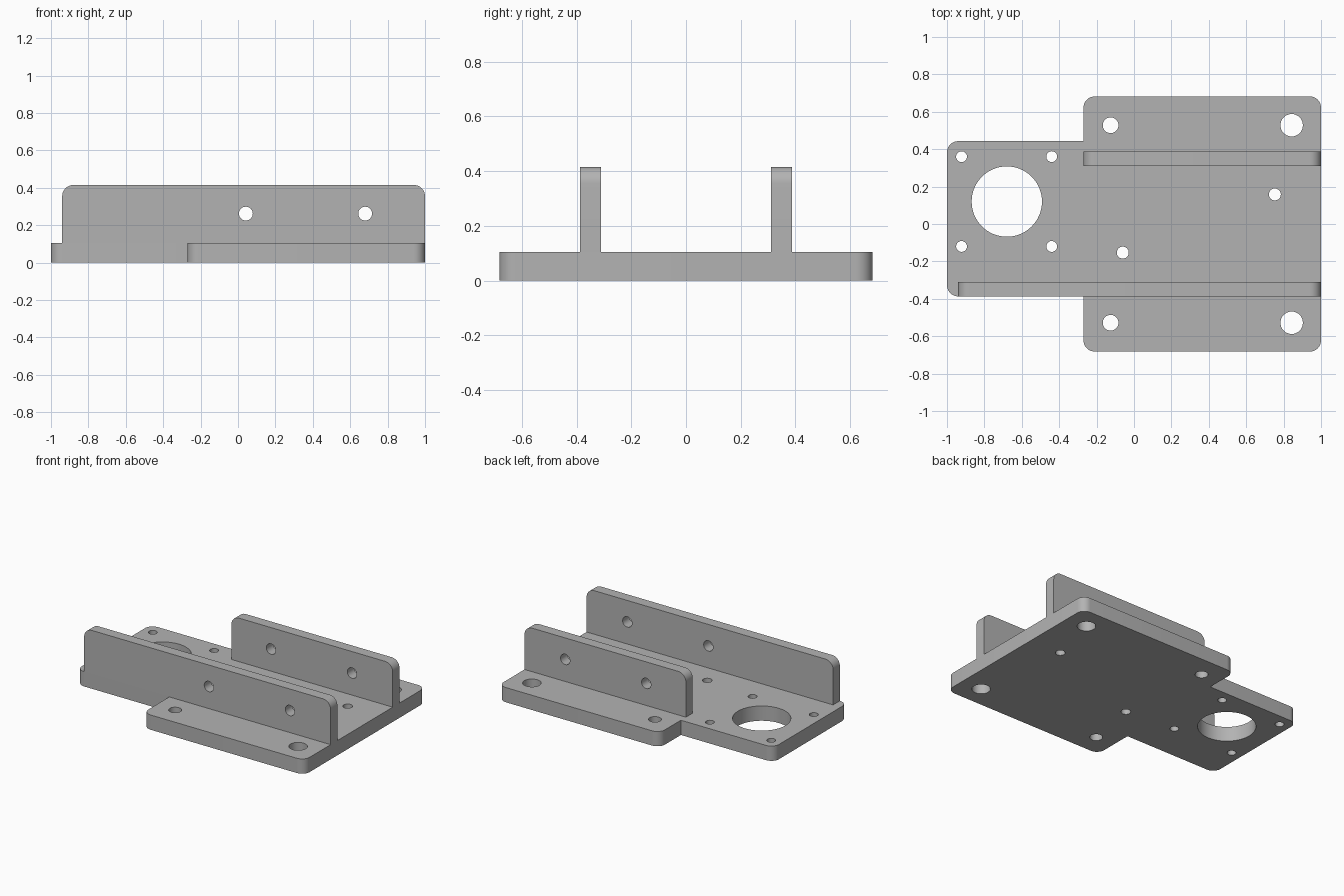
import bpy, bmesh, math
from mathutils import Matrix, Vector

cube = bpy.data.objects.get("Cube")
if cube:
    bpy.data.objects.remove(cube, do_unlink=True)

BASE_TOP, WALL_TOP = 0.105, 0.415
WALL_INNER, WALL_OUTER = 0.311, 0.387
ROUND = 0.06

grey = bpy.data.materials.new("plain_grey")
grey.use_nodes = True
grey.diffuse_color = (0.45, 0.45, 0.45, 1)
grey.node_tree.nodes["Principled BSDF"].inputs["Base Color"].default_value = (0.45, 0.45, 0.45, 1)


def rounded(corners, steps=10):
    """Replace each (x, y, radius) right-angle corner by an arc."""
    outline = []
    for i, (x, y, r) in enumerate(corners):
        p = Vector((x, y))
        if not r:
            outline.append(p)
            continue
        a = (Vector(corners[i - 1][:2]) - p).normalized() * r
        b = (Vector(corners[(i + 1) % len(corners)][:2]) - p).normalized() * r
        for k in range(steps + 1):
            t = k / steps * math.pi / 2
            outline.append(p + a * (1 - math.sin(t)) + b * (1 - math.cos(t)))
    return outline


def circle(x, y, r):
    n = 64 if r > 0.1 else 32
    return [Vector((x + r * math.cos(k * math.tau / n), y + r * math.sin(k * math.tau / n)))
            for k in range(n)]


def plate(name, corners, holes, thickness, matrix):
    """Extrude a drilled flat profile, centred on its own plane."""
    curve = bpy.data.curves.new(name + "_profile", 'CURVE')
    curve.dimensions, curve.fill_mode = '2D', 'BOTH'
    curve.extrude = thickness / 2
    for loop in [rounded(corners)] + [circle(*h) for h in holes]:
        spline = curve.splines.new('POLY')
        spline.points.add(len(loop) - 1)
        for point, co in zip(spline.points, loop):
            point.co = (co.x, co.y, 0, 1)
        spline.use_cyclic_u = True
    profile = bpy.data.objects.new(name + "_profile", curve)
    bpy.context.collection.objects.link(profile)
    bpy.context.view_layer.update()
    mesh = bpy.data.meshes.new_from_object(
        profile.evaluated_get(bpy.context.evaluated_depsgraph_get()))
    bpy.data.objects.remove(profile, do_unlink=True)
    bpy.data.curves.remove(curve)

    bm = bmesh.new()
    bm.from_mesh(mesh)
    bmesh.ops.remove_doubles(bm, verts=bm.verts, dist=0.0001)
    bm.transform(matrix)
    bmesh.ops.recalc_face_normals(bm, faces=bm.faces)
    bm.to_mesh(mesh)
    bm.free()
    mesh.name = name
    mesh.materials.clear()
    mesh.materials.append(grey)
    obj = bpy.data.objects.new(name, mesh)
    bpy.context.collection.objects.link(obj)
    bpy.ops.object.select_all(action='DESELECT')
    obj.select_set(True)
    bpy.context.view_layer.objects.active = obj
    bpy.ops.object.shade_smooth_by_angle(angle=math.radians(30))
    return obj


# Base: motor end on the left, wide mounting flanges on the right
base_outline = [
    (-1, -WALL_OUTER, ROUND), (-0.27, -WALL_OUTER, 0),
    (-0.27, -0.682, ROUND), (1, -0.682, ROUND),
    (1, 0.682, ROUND), (-0.27, 0.682, ROUND),
    (-0.27, 0.443, 0), (-1, 0.443, ROUND)]
base_holes = [(-0.68, 0.12, 0.188)]                                        # large bore
base_holes += [(x, y, 0.029) for x in (-0.922, -0.44) for y in (-0.12, 0.36)]  # bore screws
base_holes += [(-0.06, -0.153, 0.032), (0.753, 0.158, 0.032)]              # floor screws
for y in (-0.528, 0.528):                                                  # flange bolts
    base_holes += [(-0.125, y, 0.042), (0.843, y, 0.06)]
plate("base_plate", base_outline, base_holes, BASE_TOP,
      Matrix.Translation((0, 0, BASE_TOP / 2)))

# Upright walls: long one at the front, short one at the back
for name, side, left in (("front_wall", -1, -0.94), ("back_wall", 1, -0.27)):
    outline = [(left, BASE_TOP, 0), (1, BASE_TOP, 0),
               (1, WALL_TOP, ROUND), (left, WALL_TOP, ROUND)]
    holes = [(x, 0.262, 0.037) for x in (0.042, 0.68)]
    plate(name, outline, holes, WALL_OUTER - WALL_INNER,
          Matrix.Translation((0, side * (WALL_INNER + WALL_OUTER) / 2, 0))
          @ Matrix.Rotation(math.pi / 2, 4, 'X'))
